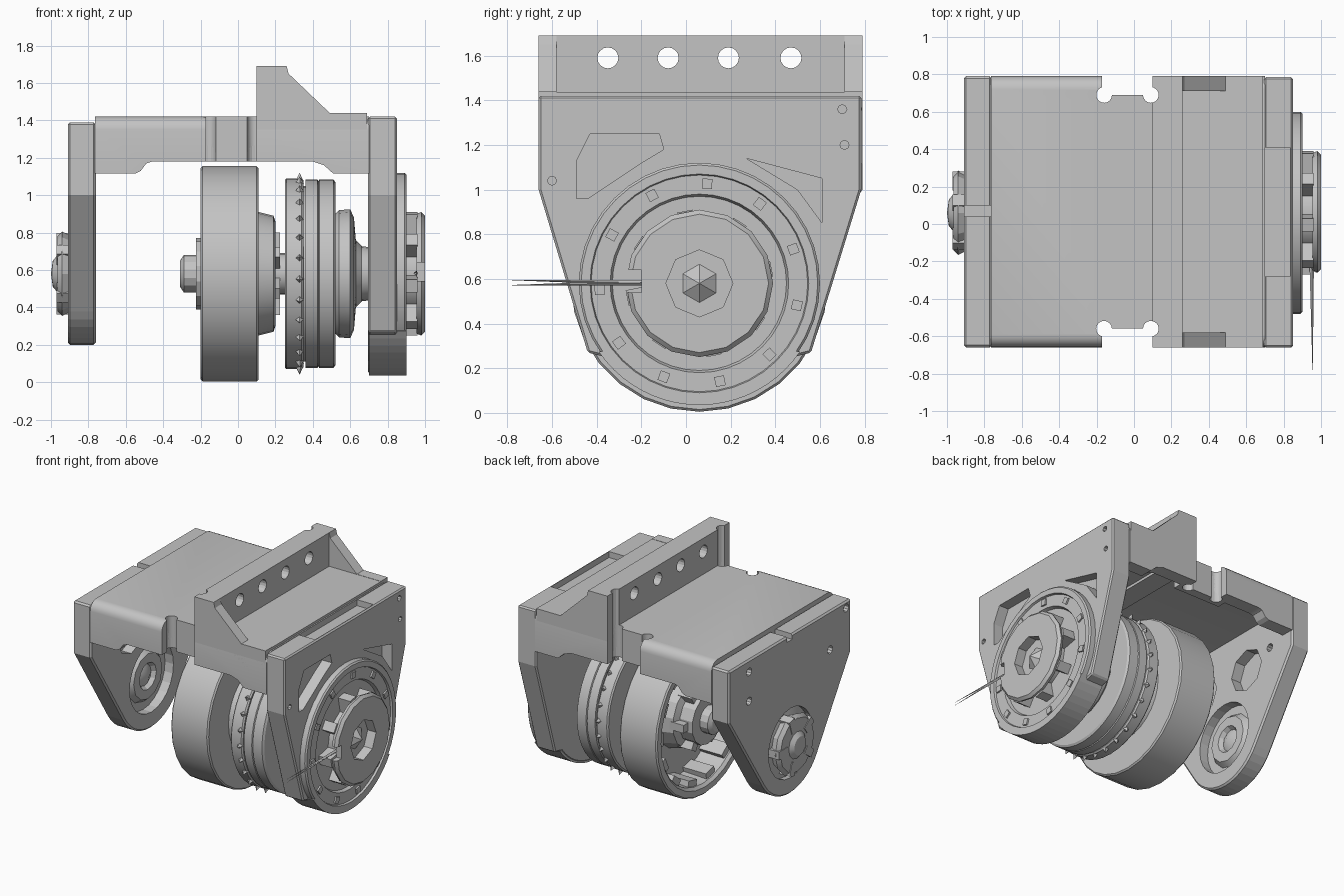
import bpy, bmesh, math
from mathutils import Vector

if "Cube" in bpy.data.objects:
    bpy.data.objects.remove(bpy.data.objects["Cube"], do_unlink=True)

grey = bpy.data.materials.new("machined_grey")
grey.use_nodes = True
grey.diffuse_color = (0.55, 0.55, 0.55, 1)
grey.node_tree.nodes["Principled BSDF"].inputs["Base Color"].default_value = (0.55, 0.55, 0.55, 1)

CY, CZ = 0.06, 0.58          # axle centre
FRONT, BACK = -0.66, 0.79    # depth of the frame


def finish(name, bm):
    bmesh.ops.recalc_face_normals(bm, faces=bm.faces)
    mesh = bpy.data.meshes.new(name)
    bm.to_mesh(mesh)
    bm.free()
    mesh.materials.append(grey)
    ob = bpy.data.objects.new(name, mesh)
    bpy.context.collection.objects.link(ob)
    return ob


def select(ob):
    bpy.ops.object.select_all(action='DESELECT')
    ob.select_set(True)
    bpy.context.view_layer.objects.active = ob


def smooth(ob):
    select(ob)
    bpy.ops.object.shade_smooth_by_angle(angle=math.radians(25))
    return ob


def apply_mod(ob, kind, **settings):
    mod = ob.modifiers.new("mod", kind)
    for key, value in settings.items():
        setattr(mod, key, value)
    select(ob)
    bpy.ops.object.modifier_apply(modifier=mod.name)


def prism(name, pts, axis, lo, hi):
    """Extrude a 2D outline along one axis."""
    place = {'x': lambda a, b, d: (d, a, b),
             'y': lambda a, b, d: (a, d, b),
             'z': lambda a, b, d: (a, b, d)}[axis]
    bm = bmesh.new()
    face = bm.faces.new([bm.verts.new(place(a, b, lo)) for a, b in pts])
    ext = bmesh.ops.extrude_face_region(bm, geom=[face])
    move = Vector(place(0, 0, hi - lo))
    bmesh.ops.translate(bm, vec=move, verts=[v for v in ext["geom"] if isinstance(v, bmesh.types.BMVert)])
    return finish(name, bm)


def rect(a0, a1, b0, b1):
    return [(a0, b0), (a1, b0), (a1, b1), (a0, b1)]


def arc(cy, cz, r, start, end, n):
    angles = [math.radians(start + (end - start) * i / n) for i in range(n + 1)]
    return [(cy + r * math.cos(t), cz + r * math.sin(t)) for t in angles]


def circle(cy, cz, r, n=24):
    return arc(cy, cz, r, 0, 360 - 360 / n, n - 1)


def lathe(name, profile, steps=36):
    """Spin (x, radius) points around the axle."""
    bm = bmesh.new()
    vs = [bm.verts.new((x, CY, CZ + r)) for x, r in profile]
    es = [bm.edges.new(p) for p in zip(vs, vs[1:])]
    bmesh.ops.spin(bm, geom=vs + es, cent=(0, CY, CZ), axis=(1, 0, 0),
                   angle=math.tau, steps=steps, use_duplicate=False)
    bmesh.ops.remove_doubles(bm, verts=bm.verts, dist=1e-4)
    return smooth(finish(name, bm))


def cut(ob, *cutters):
    for c in cutters:
        apply_mod(ob, 'BOOLEAN', operation='DIFFERENCE', object=c, solver='EXACT')
        bpy.data.objects.remove(c, do_unlink=True)


def cone(name, base, tip, r, sides=4):
    bm = bmesh.new()
    base, tip = Vector(base), Vector(tip)
    rot = (tip - base).to_track_quat('Z', 'Y').to_matrix().to_4x4()
    bmesh.ops.create_cone(bm, cap_ends=True, segments=sides, radius1=r, radius2=0.001, depth=(tip - base).length)
    bmesh.ops.transform(bm, matrix=rot, verts=bm.verts)
    bmesh.ops.translate(bm, vec=(base + tip) / 2, verts=bm.verts)
    return finish(name, bm)


def radial_blocks(name, n, x0, x1, r0, r1, width, phase=0):
    """Ring of small blocks around the axle."""
    bm = bmesh.new()
    for i in range(n):
        t = phase + math.tau * i / n
        u, w = Vector((0, math.cos(t), math.sin(t))), Vector((0, -math.sin(t), math.cos(t)))
        quad = [Vector((x0, CY, CZ)) + u * r + w * s for r, s in
                ((r0, -width), (r1, -width), (r1, width), (r0, width))]
        face = bm.faces.new([bm.verts.new(p) for p in quad])
        ext = bmesh.ops.extrude_face_region(bm, geom=[face])
        bmesh.ops.translate(bm, vec=(x1 - x0, 0, 0),
                            verts=[v for v in ext["geom"] if isinstance(v, bmesh.types.BMVert)])
    return finish(name, bm)


# Bridge: hollow channel with rounded edges and relieved lower lips
R = 0.07
outer = arc(BACK - R, 1.42 - R, R, 0, 90, 5) + arc(FRONT + R, 1.42 - R, R, 90, 180, 5)
inner = arc(FRONT + 0.26, 1.16, 0.16, 180, 90, 6) + arc(BACK - 0.26, 1.16, 0.16, 90, 0, 6)
channel = [(BACK, 1.115)] + outer + [(FRONT, 1.115), (FRONT + 0.1, 1.115)] + inner + [(BACK - 0.1, 1.115)]
bridge = prism("bridge", channel, 'x', -0.765, 0.7)
cut(bridge, prism("relief", [(-0.55, 1.0), (-0.55, 1.115), (-0.52, 1.13), (-0.49, 1.17), (-0.46, 1.18),
                             (0.4, 1.18), (0.46, 1.16), (0.51, 1.115), (0.51, 1.0)], 'y', -1, 1))

# Upright flange with bolt holes, end gussets and a raised pad
flange = prism("upright_flange", rect(0.1, 0.26, 1.3, 1.69), 'y', FRONT, BACK)
cut(flange, *[prism("hole", circle(y, 1.59, 0.047, 16), 'x', 0, 0.5) for y in (-0.35, -0.08, 0.19, 0.47)])
side = [(0.1, 1.18), (0.1, 1.69), (0.26, 1.69), (0.27, 1.65), (0.49, 1.44), (0.69, 1.44), (0.69, 1.115), (0.51, 1.115),
        (0.46, 1.16), (0.4, 1.18)]
gussets = [prism("front_gusset", side, 'y', FRONT, FRONT + 0.08), prism("back_gusset", side, 'y', BACK - 0.08, BACK)]
prism("bridge_pad", rect(0.2, 0.69, 1.38, 1.438), 'y', FRONT + 0.01, BACK - 0.01)

# Keyhole notches on both edges of the bridge, each closed by an inner wall
for sign, edge in ((-1, FRONT), (1, BACK)):
    deep = edge - sign * 0.1
    cut(bridge, prism("notch", rect(-0.17, 0.1, min(deep, edge + sign), max(deep, edge + sign)), 'z', 1, 1.6),
        *[prism("relief_hole", circle(x, deep, 0.042, 16), 'z', 1, 1.6) for x in (-0.16, 0.09)])
    back = deep - sign * 0.07
    wall = prism("notch_wall", rect(-0.24, 0.16, min(deep, back), max(deep, back)), 'z', 1.18, 1.4)
    cut(wall, *[prism("relief_hole", circle(x, deep, 0.042, 16), 'z', 1, 1.6) for x in (-0.16, 0.09)])
for gusset, edge in zip(gussets + [flange, flange], (FRONT + 0.1, BACK - 0.1) * 2):
    cut(gusset, prism("groove", circle(0.09, edge, 0.042, 16), 'z', 1, 1.9))
smooth(bridge)

# Left side plate: tapered, with a hub bore, inner pockets and a top slit
left = prism("left_plate", [(FRONT, 1.39), (FRONT, 1.0)] + arc(CY, CZ, 0.38, 212, 328, 14)
             + [(BACK, 1.0), (BACK, 1.39)], 'x', -0.91, -0.76)
apply_mod(left, 'BEVEL', width=0.012, segments=1, angle_limit=math.radians(50))
cut(left, prism("bore", circle(CY, CZ, 0.26), 'x', -1, -0.5),
    prism("slit", rect(0.04, 0.1, 1.35, 1.6), 'x', -1, -0.5))
for y in (-0.18, 0.3):
    cut(left, prism("pocket", circle(y, 1.01, 0.16, 8), 'x', -0.84, -0.6))
for y, z in ((-0.6, 1.34), (-0.41, 1.1), (0.55, 1.3), (0.55, 1.08)):
    cut(left, prism("screw_hole", circle(y, z, 0.03, 10), 'x', -1, -0.6))
lathe("left_knob", [(-1.0, 0), (-0.99, 0.07), (-0.965, 0.1), (-0.965, 0.2), (-0.94, 0.225), (-0.89, 0.2), (-0.87, 0.27),
                    (-0.83, 0.27), (-0.83, 0.2), (-0.79, 0.17), (-0.79, 0.1), (-0.82, 0.08), (-0.78, 0)], 12)
radial_blocks("left_knob_lugs", 5, -0.97, -0.86, 0.12, 0.22, 0.03)

# Right side plate: larger, with pockets and a shallow trough in its top
right = prism("right_plate", [(FRONT, 1.42), (FRONT, 1.0), (-0.44, 0.27)] + arc(CY, CZ, 0.535, 218, 322, 18)
              + [(0.56, 0.27), (0.785, 1.0), (0.785, 1.42)], 'x', 0.695, 0.85)
apply_mod(right, 'BEVEL', width=0.01, segments=1, angle_limit=math.radians(50))
cut(right, prism("trough", rect(-0.28, 0.41, 1.375, 1.6), 'x', 0.6, 0.835),
    prism("front_pocket", [(-0.49, 1.13), (-0.43, 1.25), (-0.12, 1.25), (-0.1, 1.18), (-0.2, 1.12), (-0.44, 0.96), (-0.49, 0.96)],
          'x', 0.77, 1),
    prism("back_pocket", [(0.27, 1.14), (0.61, 1.05), (0.61, 0.85), (0.5, 1.0)], 'x', 0.77, 1))
for y, z in ((-0.6, 1.04), (0.7, 1.36), (0.71, 1.2)):
    cut(right, prism("screw_hole", circle(y, z, 0.02, 8), 'x', 0.8, 1))

# Bearing ring, lower shield and outer hub on the right plate
lathe("bearing_ring", [(0.8, 0), (0.8, 0.54), (0.89, 0.54), (0.9, 0.53), (0.9, 0.49), (0.885, 0.485), (0.885, 0.4),
                       (0.86, 0.39), (0.86, 0)], 40)
radial_blocks("ring_bolts", 11, 0.87, 0.897, 0.425, 0.47, 0.022, 0.35)
prism("lower_shield", arc(CY, CZ, 0.545, 214, 326, 20) + arc(CY, CZ, 0.49, 322, 218, 20), 'x', 0.7, 0.9)
hub = lathe("outer_hub", [(0.85, 0), (0.85, 0.22), (0.955, 0.22), (0.955, 0.32), (0.98, 0.33), (1.0, 0.31), (1.0, 0)], 16)
cut(hub, prism("socket", circle(CY, CZ, 0.15, 8), 'x', 0.93, 1.1),
    prism("rim_notch", rect(-0.3, -0.2, 0.54, 0.64), 'x', 0.9, 1.1))
cone("socket_tip", (0.92, CY, CZ), (0.99, CY, CZ), 0.1, 6)
radial_blocks("hub_tabs", 8, 0.86, 0.96, 0.2, 0.33, 0.035, 0.2)
for z in (0.595, 0.572):
    cone("needle", (0.95, -0.2, 0.583), (0.955, -0.78, z), 0.012)

# Open drum with inner ribs and a hub
lathe("drum", [(0.02, 0), (0.02, 0.49), (-0.18, 0.5), (-0.2, 0.52), (-0.2, 0.565), (-0.19, 0.575), (0.1, 0.575),
               (0.11, 0.565), (0.11, 0.33), (0.19, 0.31), (0.2, 0.28), (0.2, 0)], 28)
radial_blocks("drum_ribs", 14, -0.17, 0.03, 0.45, 0.5, 0.05)
lathe("drum_hub", [(0.03, 0), (0.03, 0.27), (-0.1, 0.24), (-0.12, 0.19), (-0.225, 0.19), (-0.225, 0.1), (-0.29, 0.1),
                   (-0.31, 0.07), (-0.31, 0)], 14)
radial_blocks("drum_hub_lugs", 6, -0.19, -0.05, 0.15, 0.24, 0.03)

# Axle, toothed disc, grooved rotor and end collar
lathe("axle", [(0.15, 0), (0.15, 0.11), (0.62, 0.11), (0.64, 0.15), (0.72, 0.14), (0.72, 0)], 20)
radial_blocks("axle_lugs", 6, 0.19, 0.225, 0.1, 0.22, 0.03, 0.5)
lathe("toothed_disc", [(0.25, 0), (0.25, 0.5), (0.26, 0.51), (0.34, 0.51), (0.35, 0.5), (0.35, 0)], 40)
for i in range(28):
    t = math.tau * (i + 0.25) / 28
    c, s = math.cos(t), math.sin(t)
    cone("disc_tooth", (0.328, CY + 0.5 * c, CZ + 0.5 * s), (0.33, CY + 0.54 * c, CZ + 0.54 * s), 0.025)
lathe("grooved_rotor", [(0.34, 0), (0.34, 0.47), (0.36, 0.47), (0.36, 0.505), (0.425, 0.505), (0.43, 0.495), (0.435, 0.505),
                        (0.51, 0.505), (0.52, 0.49), (0.52, 0)], 40)
lathe("end_collar", [(0.51, 0), (0.51, 0.31), (0.54, 0.34), (0.6, 0.345), (0.62, 0.3), (0.63, 0.18), (0.66, 0.15), (0.66, 0)], 20)
